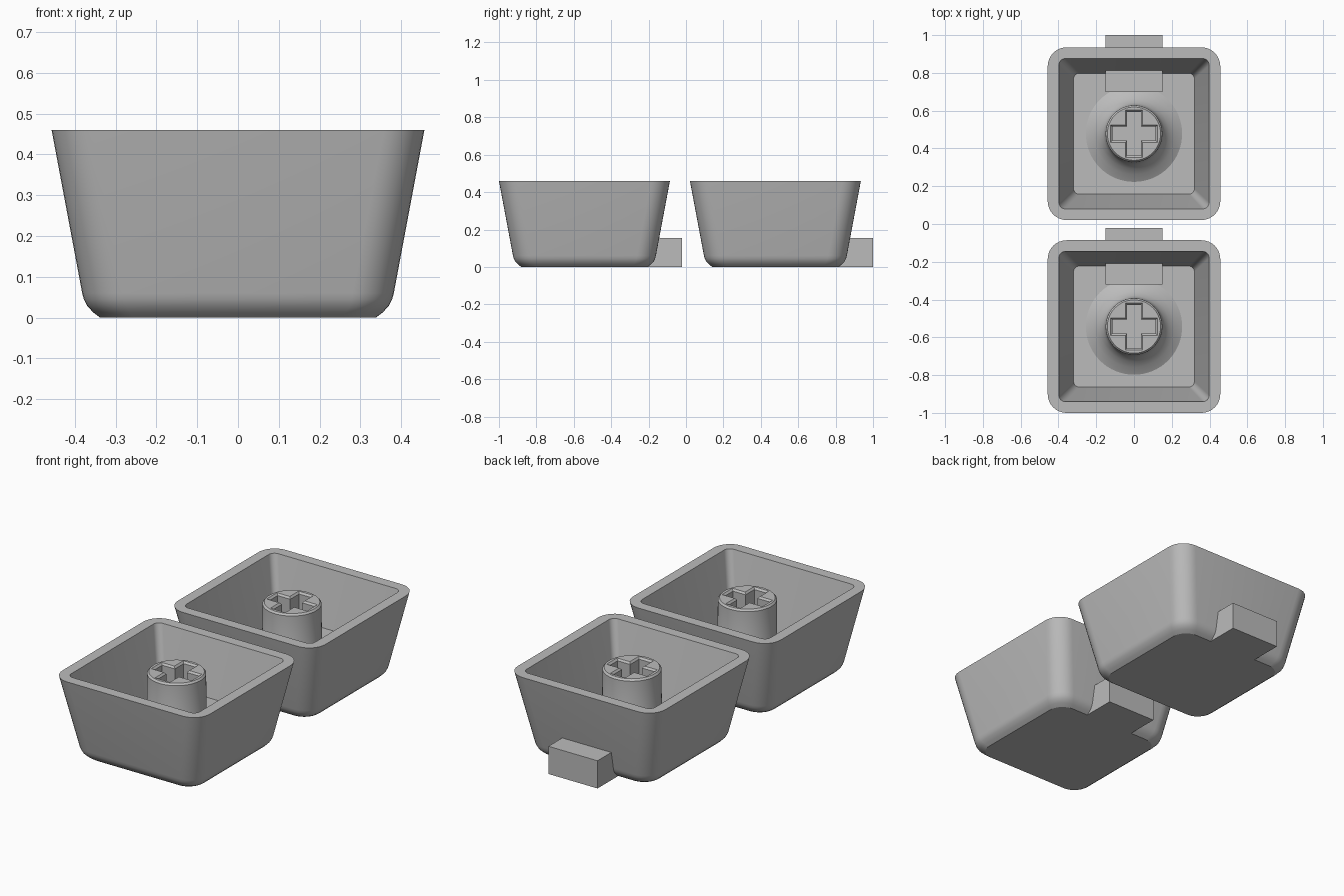
import bpy, bmesh, math

if "Cube" in bpy.data.objects:
    bpy.data.objects.remove(bpy.data.objects["Cube"])

grey = bpy.data.materials.new("plain grey")
grey.diffuse_color = (0.5, 0.5, 0.5, 1)
grey.use_nodes = True
grey.node_tree.nodes["Principled BSDF"].inputs["Base Color"].default_value = grey.diffuse_color


def rounded_square(half, radius, z, seg=8):
    """Ring of points around a square with rounded corners."""
    pts = []
    for k, (sx, sy) in enumerate([(1, 1), (-1, 1), (-1, -1), (1, -1)]):
        for i in range(seg + 1):
            a = math.pi / 2 * (k + i / seg)
            pts.append((sx * (half - radius) + radius * math.cos(a),
                        sy * (half - radius) + radius * math.sin(a), z))
    return pts


def circle(radius, z, n=64):
    return [(radius * math.cos(2 * math.pi * i / n),
             radius * math.sin(2 * math.pi * i / n), z) for i in range(n)]


def cross(length, width, z):
    """Ring of twelve points around a plus shape."""
    arm = [(length, -width), (length, width), (width, width)]
    pts = []
    for k in range(4):
        c, s = [(1, 0), (0, 1), (-1, 0), (0, -1)][k]
        pts += [(c * x - s * y, s * x + c * y, z) for x, y in arm]
    return pts


def loft(bm, rings, cap_first=False, cap_last=False):
    """Join rings of equal length with quads; return first and last ring."""
    loops = [[bm.verts.new(p) for p in ring] for ring in rings]
    n = len(loops[0])
    for a, b in zip(loops, loops[1:]):
        for i in range(n):
            j = (i + 1) % n
            bm.faces.new((a[i], a[j], b[j], b[i]))
    if cap_first:
        bm.faces.new(loops[0])
    if cap_last:
        bm.faces.new(loops[-1])
    return loops[0], loops[-1]


def loop_edges(bm, loop):
    return [bm.edges.get((loop[i - 1], loop[i])) for i in range(len(loop))]


def finish(bm, name, y):
    bmesh.ops.recalc_face_normals(bm, faces=bm.faces[:])
    mesh = bpy.data.meshes.new(name)
    bm.to_mesh(mesh)
    bm.free()
    mesh.materials.append(grey)
    ob = bpy.data.objects.new(name, mesh)
    ob.location.y = y
    bpy.context.collection.objects.link(ob)
    bpy.ops.object.select_all(action='DESELECT')
    ob.select_set(True)
    bpy.context.view_layer.objects.active = ob
    bpy.ops.object.shade_smooth_by_angle(angle=math.radians(30))


def make_shell(name, y):
    # tapered outer wall, flat rim, tapered cavity down to the floor
    profile = [(0.338, 0.085, 0), (0.355, 0.09, 0.013), (0.370, 0.095, 0.029),
               (0.378, 0.10, 0.045), (0.382, 0.10, 0.06), (0.457, 0.10, 0.46),
               (0.398, 0.035, 0.46), (0.32, 0.03, 0.085)]
    bm = bmesh.new()
    loft(bm, [rounded_square(*p) for p in profile], True, True)
    finish(bm, name, y)


def make_stem(name, y):
    # flared post with a bevelled top edge
    profile = [(0.255, 0.05), (0.255, 0.085), (0.215, 0.108), (0.185, 0.134),
               (0.163, 0.16), (0.152, 0.19), (0.15, 0.43), (0.141, 0.44)]
    bm = bmesh.new()
    _, top = loft(bm, [circle(*p) for p in profile], cap_first=True)
    # bevelled plus-shaped socket
    socket = [(0.125, 0.046, 0.44), (0.115, 0.037, 0.43), (0.115, 0.037, 0.2)]
    mouth, _ = loft(bm, [cross(*p) for p in socket], cap_last=True)
    bmesh.ops.triangle_fill(bm, use_beauty=True,
                            edges=loop_edges(bm, top) + loop_edges(bm, mouth))
    finish(bm, name, y)


def make_tab(name, y):
    # block running through the back wall
    bm = bmesh.new()
    loft(bm, [[(-0.152, 0.222, z), (0.152, 0.222, z),
               (0.152, 0.522, z), (-0.152, 0.522, z)] for z in (0, 0.155)],
         True, True)
    finish(bm, name, y)


for label, y in (("front", -0.543), ("back", 0.478)):
    make_shell(label + "_cap_shell", y)
    make_stem(label + "_cap_stem", y)
    make_tab(label + "_cap_tab", y)
